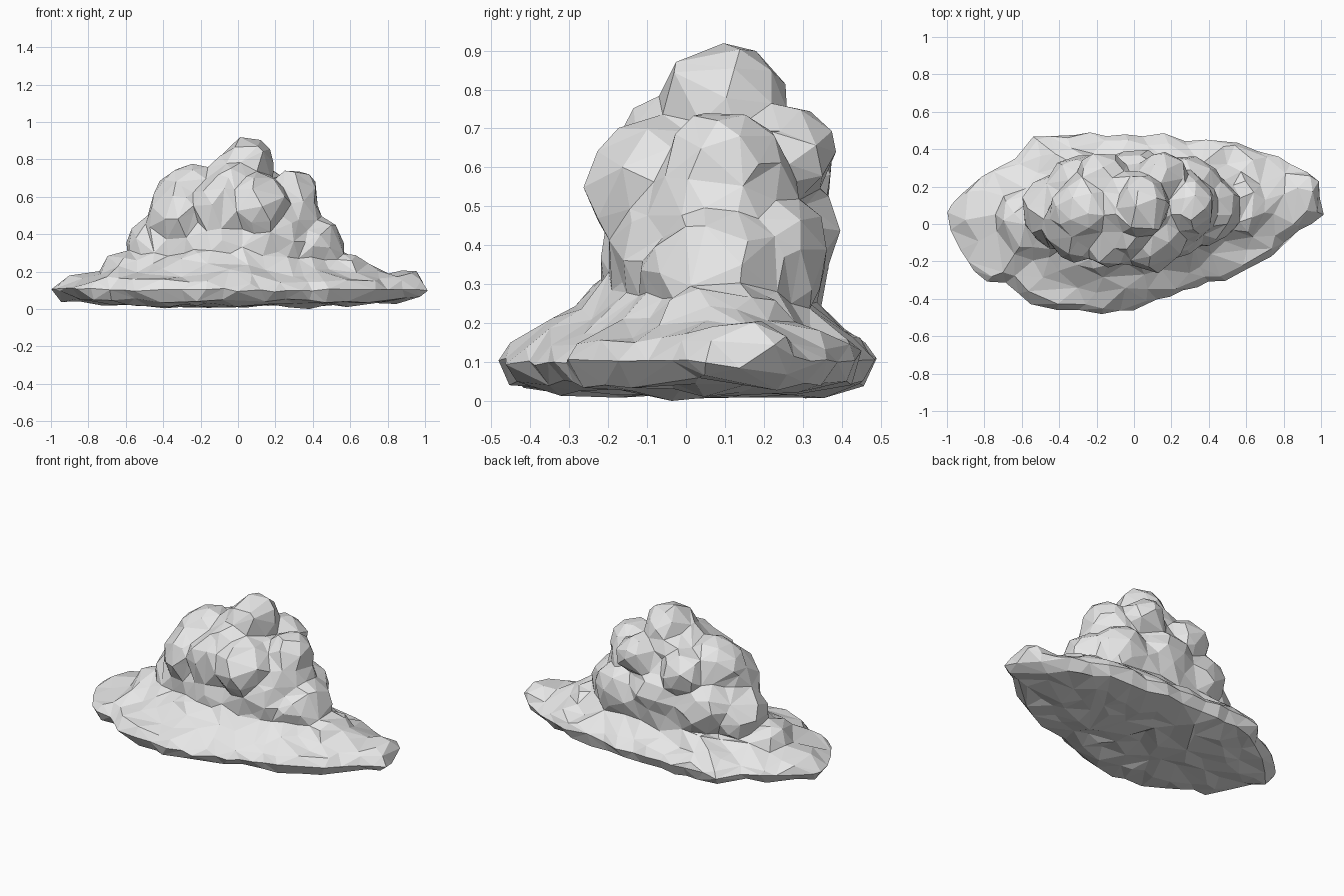
import bpy, bmesh, random
from mathutils import Vector, Matrix, noise

random.seed(4)
cube = bpy.data.objects.get("Cube")
if cube:
    bpy.data.objects.remove(cube)

mat = bpy.data.materials.new("soft_grey")
mat.use_nodes = True
GREY = (0.8, 0.8, 0.8, 1)
mat.diffuse_color = GREY
mat.node_tree.nodes["Principled BSDF"].inputs["Base Color"].default_value = GREY

bm = bmesh.new()

# Skirt: rings of the ragged outline, shrinking as they rise
OUTLINE = [(-1.015, .06), (-.8, .28), (-.66, .32), (-.54, .46), (-.37, .48), (-.1, .475),
           (.1, .48), (.3, .45), (.53, .45), (.63, .39), (.77, .36), (.95, .26),
           (1.015, .05), (.81, -.1), (.63, -.24), (.5, -.3), (.3, -.34), (.1, -.42),
           (-.02, -.465), (-.2, -.475), (-.4, -.465), (-.59, -.41), (-.69, -.3),
           (-.79, -.3), (-.88, -.24), (-.93, -.12)]
# scale towards the centre, height, raggedness
RINGS = [(.45, .01, .01), (.75, .02, .012), (.93, .035, .012), (1, .09, .008),
         (.94, .132, .01), (.8, .165, .012), (.66, .215, .015), (.54, .275, .015)]
CENTRE = Vector((0, .07))


def ring(scale, z, rag):
    verts = []
    for p in OUTLINE:
        q = CENTRE.lerp(Vector(p), scale)
        verts.append(bm.verts.new((q.x, q.y, z + random.uniform(-rag, rag))))
    return verts


rings = [ring(*r) for r in RINGS]
count = len(OUTLINE)
for low, high in zip(rings, rings[1:]):
    for i in range(count):
        j = (i + 1) % count
        bm.faces.new((low[i], low[j], high[j], high[i]))
bm.faces.new(rings[0])
bm.faces.new(rings[-1])
bmesh.ops.recalc_face_normals(bm, faces=bm.faces[:])


# Puffs: faceted balls with an uneven surface
def puff(centre, radii, rough=.05):
    made = bmesh.ops.create_icosphere(bm, subdivisions=2, radius=1)["verts"]
    turn = Matrix.Rotation(random.uniform(0, 3), 3, 'Z')
    for v in made:
        d = turn @ v.co
        d *= 1 + random.uniform(-rough, rough)
        v.co = Vector(centre) + Vector(d[k] * radii[k] for k in range(3))


PUFFS = [
    ((-.02, .08, .33), (.52, .28, .3)),        # core
    ((-.02, .09, .55), (.36, .22, .19)),
    ((.045, .09, .75), (.14, .17, .16)),       # crown
    ((-.02, .07, .67), (.17, .21, .13)),
    ((-.26, .08, .59), (.18, .19, .165)),      # upper side puffs
    ((.31, .1, .595), (.125, .15, .14)),
    ((-.31, .01, .47), (.18, .21, .2)),        # lower side puffs
    ((-.42, .08, .33), (.17, .2, .16)),
    ((.28, .09, .45), (.17, .2, .2)),
    ((.4, .08, .32), (.17, .19, .16)),
    ((.1, -.06, .53), (.17, .19, .19)),        # front puffs
    ((-.09, -.05, .53), (.18, .19, .19)),
    ((-.1, -.04, .36), (.24, .18, .18)),
    ((.15, -.03, .36), (.24, .17, .18)),
    ((-.17, .26, .58), (.14, .12, .13)),       # back puffs
    ((.15, .26, .615), (.13, .13, .12)),
    ((0, .22, .41), (.22, .17, .18)),
    ((-.27, .2, .38), (.2, .17, .18)),
    ((.28, .2, .36), (.18, .17, .18)),
    ((.89, .15, .115), (.11, .14, .075)),      # tips of the skirt
    ((-.78, .04, .12), (.16, .18, .055)),
    ((-.6, .02, .205), (.13, .17, .08)),
    ((.58, .1, .2), (.11, .16, .08)),
]
for centre, radii in PUFFS:
    puff(centre, radii)

source = bpy.data.meshes.new("cloud")
bm.to_mesh(source)
bm.free()
cloud = bpy.data.objects.new("cloud", source)
bpy.context.collection.objects.link(cloud)


# Bake the modifiers of the cloud into its mesh
def bake():
    bpy.context.view_layer.update()
    graph = bpy.context.evaluated_depsgraph_get()
    mesh = bpy.data.meshes.new_from_object(cloud.evaluated_get(graph))
    cloud.modifiers.clear()
    cloud.data = mesh
    return mesh


# Fuse everything into one skin and soften the creases
fuse = cloud.modifiers.new("fuse", 'REMESH')
fuse.mode = 'VOXEL'
fuse.voxel_size = .018
soften = cloud.modifiers.new("soften", 'SMOOTH')
soften.factor = .5
soften.iterations = 5
mesh = bake()

# Lumpy surface
normals = [v.normal.copy() for v in mesh.vertices]
for v, n in zip(mesh.vertices, normals):
    v.co += n * (.004 + .018 * noise.noise(v.co * 9))

# Cut the skin down to broad facets
facet = cloud.modifiers.new("facet", 'DECIMATE')
facet.ratio = 900 / (2 * len(mesh.polygons))
mesh = bake()

# Stand it on the floor
floor = min(v.co.z for v in mesh.vertices)
for v in mesh.vertices:
    v.co.z -= floor

mesh.materials.clear()
mesh.materials.append(mat)
for f in mesh.polygons:
    f.use_smooth = False
    f.material_index = 0
mesh.update()
